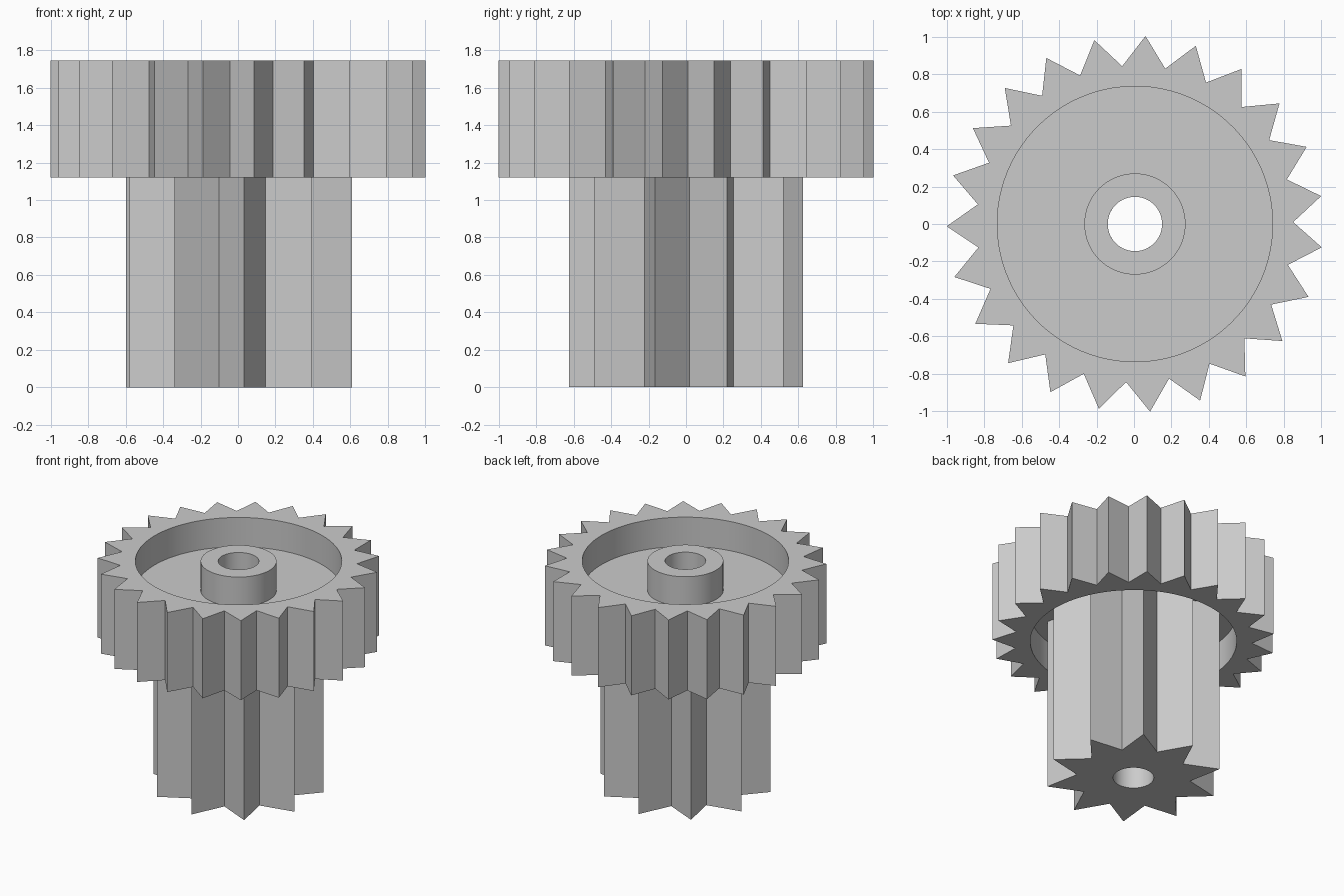
import bpy
import bmesh
import math

if "Cube" in bpy.data.objects:
    bpy.data.objects.remove(bpy.data.objects["Cube"], do_unlink=True)

CENTRE_X = 0.005
BORE = 0.145

grey = bpy.data.materials.new("plain grey")
grey.use_nodes = True
grey.diffuse_color = (0.6, 0.6, 0.6, 1)
grey.node_tree.nodes["Principled BSDF"].inputs["Base Color"].default_value = (0.6, 0.6, 0.6, 1)


def polar(radius, angle):
    return radius * math.cos(angle), radius * math.sin(angle)


def toothed_outline(teeth, tip, root, turn, steps):
    """Pointed teeth with straight flanks, each flank split into equal steps."""
    corners = [polar(root if i % 2 else tip, math.radians(turn) + math.pi * i / teeth)
               for i in range(2 * teeth)]
    points = []
    for i, (ax, ay) in enumerate(corners):
        bx, by = corners[(i + 1) % len(corners)]
        for s in range(steps):
            t = s / steps
            points.append((ax + (bx - ax) * t, ay + (by - ay) * t))
    return points


def round_outline(radius, count=96):
    return [polar(radius, 2 * math.pi * i / count) for i in range(count)]


def ring(name, outline, hole, bottom, top):
    """Extruded outline with a round hole through it."""
    inner = [polar(hole, math.atan2(y, x)) for x, y in outline]
    bm = bmesh.new()
    loops = [[bm.verts.new((x, y, z)) for x, y in pts]
             for pts, z in ((outline, bottom), (outline, top), (inner, top), (inner, bottom))]
    count = len(outline)
    for k in range(4):
        a, b = loops[k], loops[(k + 1) % 4]
        for i in range(count):
            j = (i + 1) % count
            bm.faces.new((a[i], a[j], b[j], b[i]))
    bmesh.ops.recalc_face_normals(bm, faces=bm.faces)
    mesh = bpy.data.meshes.new(name)
    bm.to_mesh(mesh)
    bm.free()
    mesh.materials.append(grey)
    obj = bpy.data.objects.new(name, mesh)
    obj.location.x = CENTRE_X
    bpy.context.collection.objects.link(obj)
    bpy.ops.object.select_all(action="DESELECT")
    obj.select_set(True)
    bpy.context.view_layer.objects.active = obj
    bpy.ops.object.shade_smooth_by_angle(angle=math.radians(20))


# Large gear: toothed rim, recessed web on both sides, raised hub
ring("gear_rim", toothed_outline(23, 1.005, 0.845, 180.7, 2), 0.735, 1.12, 1.745)
ring("gear_web", round_outline(0.74), BORE, 1.355, 1.515)
ring("gear_hub", round_outline(0.27), BORE, 1.515, 1.745)

# Small long gear below, running up to the web
ring("pinion", toothed_outline(10, 0.625, 0.405, -87.4, 4), BORE, 0, 1.355)
